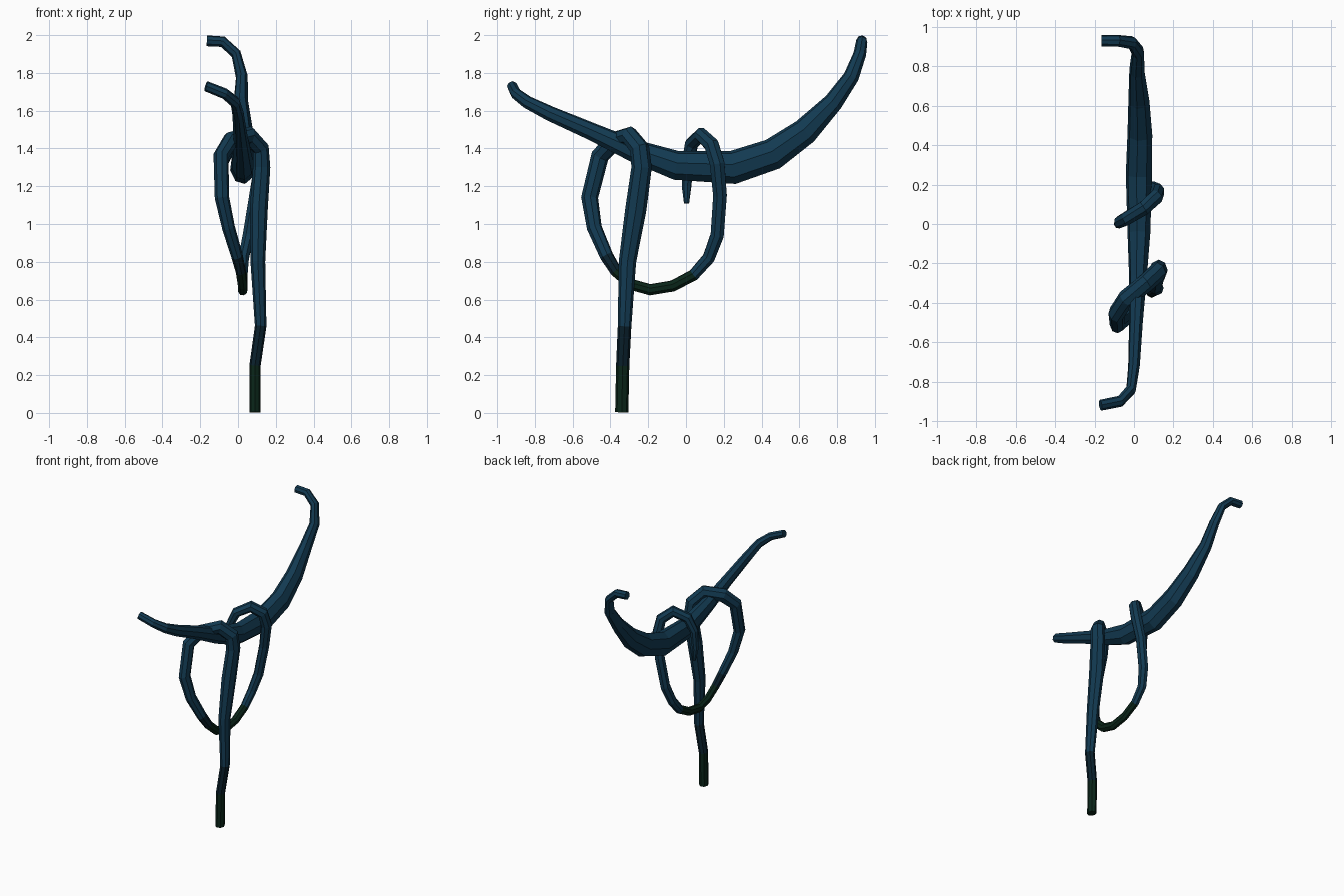
import bpy
import bmesh
from math import cos, sin, pi
from mathutils import Vector

SIDES = 8

default_cube = bpy.data.objects.get("Cube")
if default_cube:
    bpy.data.objects.remove(default_cube, do_unlink=True)


def make_material(name, red, green, blue):
    """Plain flat colour, shared by viewport and render."""
    material = bpy.data.materials.new(name)
    material.use_nodes = True
    colour = (red, green, blue, 1)
    material.diffuse_color = colour
    material.node_tree.nodes["Principled BSDF"].inputs["Base Color"].default_value = colour
    return material


materials = [
    make_material("deep blue", .006, .042, .083),
    make_material("dark navy", .003, .015, .026),
    make_material("dark green", .003, .019, .010),
]
BLUE, NAVY, GREEN = range(len(materials))


def path_tangents(centres):
    """Direction of the path at each point, averaged at the bends."""
    steps = [(b - a).normalized() for a, b in zip(centres, centres[1:])]
    inner = [(a + b).normalized() for a, b in zip(steps, steps[1:])]
    return [steps[0], *inner, steps[-1]]


def sweep(name, path, side_axis, flatten, colour_rule):
    """Low-poly tapered tube along (x, y, z, radius) points, narrowed in x."""
    centres = [Vector(point[:3]) for point in path]
    tangents = path_tangents(centres)
    normal = Vector(side_axis)
    bm = bmesh.new()
    rings = []
    previous = tangents[0]
    for centre, tangent, point in zip(centres, tangents, path):
        # Carry the section along the path without twisting it
        normal = previous.rotation_difference(tangent) @ normal
        normal = (normal - tangent * normal.dot(tangent)).normalized()
        binormal = tangent.cross(normal)
        previous = tangent
        ring = []
        for corner in range(SIDES):
            angle = 2 * pi * corner / SIDES
            offset = (normal * cos(angle) + binormal * sin(angle)) * point[3]
            offset.x *= flatten
            ring.append(bm.verts.new(centre + offset))
        rings.append(ring)

    # Skin neighbouring rings and colour each segment as a whole
    for index, (near, far) in enumerate(zip(rings, rings[1:])):
        middle = (centres[index] + centres[index + 1]) / 2
        for corner in range(SIDES):
            following = (corner + 1) % SIDES
            face = bm.faces.new((near[corner], near[following], far[following], far[corner]))
            face.material_index = colour_rule(middle)

    # Closed ends
    first_cap = bm.faces.new(list(reversed(rings[0])))
    first_cap.material_index = colour_rule(centres[0])
    last_cap = bm.faces.new(rings[-1])
    last_cap.material_index = colour_rule(centres[-1])
    bmesh.ops.recalc_face_normals(bm, faces=bm.faces)

    mesh = bpy.data.meshes.new(name)
    bm.to_mesh(mesh)
    bm.free()
    for material in materials:
        mesh.materials.append(material)
    tube = bpy.data.objects.new(name, mesh)
    bpy.context.collection.objects.link(tube)
    return tube


def branch_colour(middle):
    return BLUE


def vine_colour(middle):
    """Green lowest parts with a navy band above them."""
    hanging = middle.x > .08
    green_top = .25 if hanging else .72
    navy_top = .47 if hanging else .8
    if middle.z < green_top:
        return GREEN
    if middle.z < navy_top and middle.y < -.3:
        return NAVY
    return BLUE


# Thick sagging branch with both tips hooked sideways
branch_path = [
    (-.17, -.92, 1.73, .028),
    (-.07, -.9, 1.69, .03),
    (-.015, -.84, 1.645, .034),
    (0, -.72, 1.585, .04),
    (.01, -.5, 1.49, .047),
    (.02, -.28, 1.39, .06),
    (.025, -.05, 1.31, .078),
    (.025, .25, 1.3, .09),
    (.03, .46, 1.37, .085),
    (.025, .63, 1.49, .072),
    (.015, .78, 1.645, .052),
    (.02, .875, 1.78, .042),
    (-.01, .92, 1.9, .034),
    (-.08, .93, 1.965, .03),
    (-.165, .93, 1.97, .029),
]
sweep("branch", branch_path, (0, 0, 1), .75, branch_colour)

# Vine rising from its hanging end, over the branch, through a loop and over again
vine_path = [
    (.09, -.34, .003, .035),
    (.09, -.335, .25, .035),
    (.12, -.325, .46, .036),
    (.105, -.31, .8, .046),
    (.11, -.265, 1.08, .056),
    (.125, -.235, 1.3, .054),
    (.12, -.245, 1.4, .052),
    (.06, -.3, 1.468, .05),
    (-.04, -.38, 1.44, .05),
    (-.09, -.455, 1.36, .048),
    (-.085, -.51, 1.14, .045),
    (-.05, -.485, .98, .04),
    (-.005, -.42, .83, .036),
    (.015, -.37, .75, .032),
    (.025, -.29, .68, .031),
    (.025, -.19, .652, .031),
    (.025, -.07, .672, .031),
    (.025, .04, .73, .032),
    (.03, .12, .82, .035),
    (.055, .165, .94, .038),
    (.09, .18, 1.15, .039),
    (.12, .165, 1.32, .042),
    (.11, .135, 1.42, .042),
    (.05, .08, 1.472, .04),
    (-.035, .03, 1.425, .037),
    (-.075, .01, 1.33, .032),
    (-.08, .003, 1.2, .026),
    (-.07, .003, 1.11, .014),
]
sweep("climbing_vine", vine_path, (0, 1, 0), .85, vine_colour)
